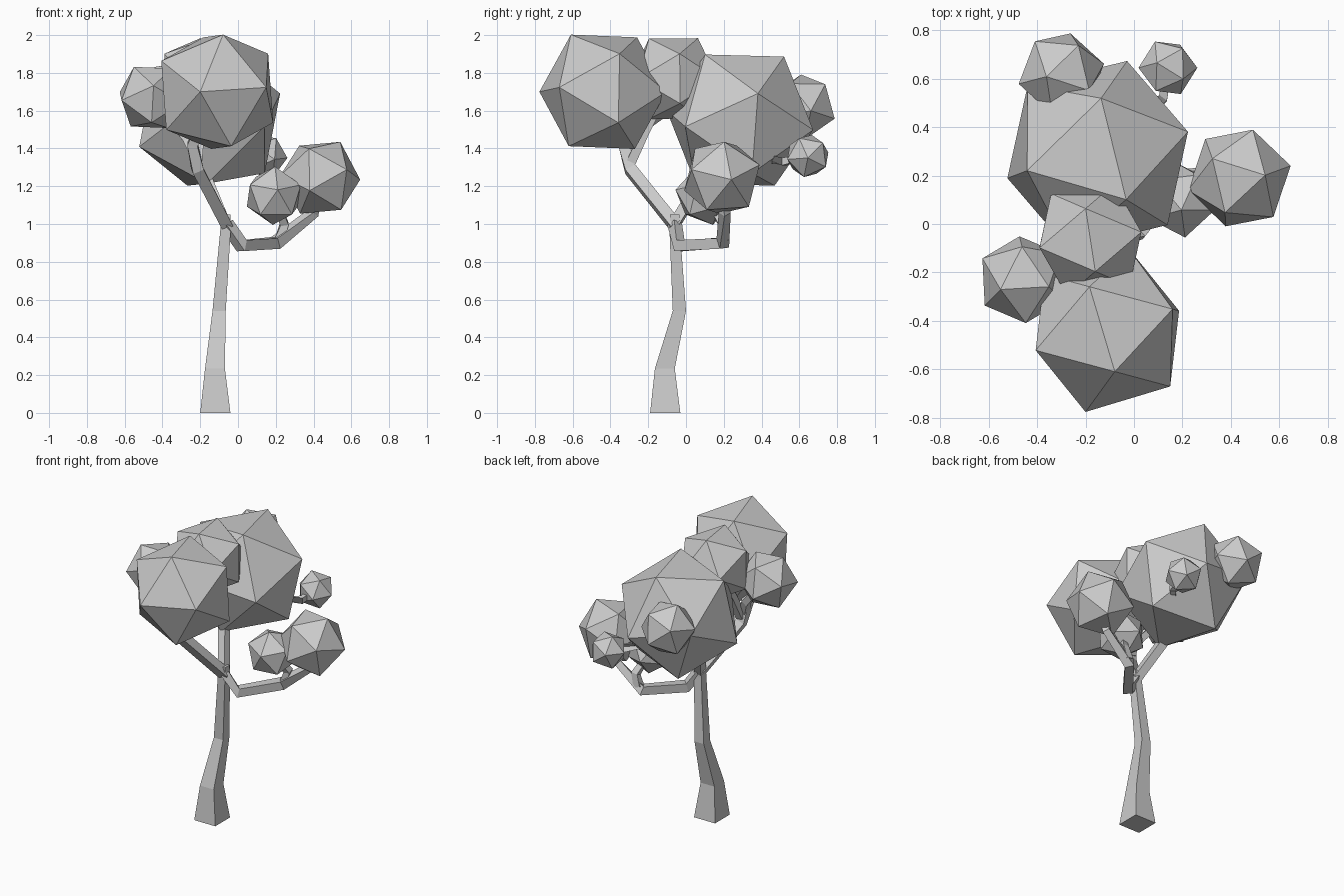
import bpy, bmesh
from mathutils import Vector, Matrix


def tube(name, points, widths):
    """Four-sided tapered limb through the given points."""
    pts = [Vector(p) for p in points]
    bm = bmesh.new()
    rings = []
    for i, p in enumerate(pts):
        t = (pts[min(i + 1, len(pts) - 1)] - pts[max(i - 1, 0)]).normalized()
        if name == "trunk":
            t = Vector((0, 0, 1))
        ref = Vector((0, 1, 0)) if abs(t.y) < 0.75 else Vector((1, 0, 0))
        if name == "right_branch":
            ref = Vector((0.75, -0.65, 0))
        u = (ref - t * ref.dot(t)).normalized()
        v = t.cross(u)
        h = widths[i] / 2
        rings.append([bm.verts.new(p + u * a * h + v * b * h)
                      for a, b in ((1, 1), (-1, 1), (-1, -1), (1, -1))])
    for r, s in zip(rings, rings[1:]):
        for k in range(4):
            j = (k + 1) % 4
            bm.faces.new((r[k], r[j], s[j], s[k]))
    bm.faces.new(rings[0])
    bm.faces.new(rings[-1])
    bmesh.ops.recalc_face_normals(bm, faces=bm.faces)
    mesh = bpy.data.meshes.new(name)
    bm.to_mesh(mesh)
    bm.free()
    bpy.context.collection.objects.link(bpy.data.objects.new(name, mesh))


def leaf_ball(name, centre, radius, corner, neighbour):
    """Icosahedron turned so one corner and its neighbour face the given ways."""
    z = Vector(corner).normalized()
    n = Vector(neighbour)
    x = (n - z * n.dot(z)).normalized()
    rot = Matrix((x, z.cross(x), z)).transposed().to_4x4()
    bpy.ops.mesh.primitive_ico_sphere_add(subdivisions=1, radius=radius)
    ob = bpy.context.object
    ob.name = name
    ob.matrix_world = Matrix.Translation(centre) @ rot


# Trunk
tube("trunk", [(-0.12, -0.11, 0), (-0.122, -0.112, 0.235), (-0.10, -0.035, 0.54),
               (-0.066, -0.06, 0.97), (-0.066, -0.06, 1.05)],
     [0.16, 0.105, 0.07, 0.055, 0.05])

# Branches
tube("front_branch", [(-0.06, -0.055, 0.99), (-0.215, -0.295, 1.29),
                      (-0.24, -0.33, 1.42), (-0.17, -0.40, 1.60)],
     [0.06, 0.06, 0.055, 0.04])
tube("left_twig", [(-0.225, -0.31, 1.36), (-0.27, -0.27, 1.45), (-0.44, -0.23, 1.65)],
     [0.05, 0.045, 0.03])
tube("top_twig", [(-0.215, -0.29, 1.33), (-0.20, -0.22, 1.48), (-0.18, -0.08, 1.74)],
     [0.05, 0.045, 0.03])
tube("back_branch", [(-0.065, -0.06, 1.0), (-0.17, 0.09, 1.25), (-0.17, 0.26, 1.40),
                     (-0.30, 0.60, 1.60)], [0.055, 0.055, 0.05, 0.03])
tube("back_twig", [(-0.15, 0.26, 1.38), (0.12, 0.52, 1.33), (0.14, 0.64, 1.36)],
     [0.05, 0.04, 0.03])
tube("right_branch", [(-0.06, -0.06, 1.0), (0.02, -0.035, 0.885), (0.20, 0.195, 0.90),
                      (0.40, 0.205, 1.06), (0.43, 0.19, 1.2)],
     [0.055, 0.06, 0.06, 0.045, 0.03])
tube("right_twig", [(0.22, 0.20, 0.92), (0.245, 0.195, 1.0), (0.19, 0.11, 1.14)],
     [0.05, 0.045, 0.03])

# Foliage
for name, c, r, v1, v2 in (
    ("front", (-0.11, -0.44, 1.70), 0.348, (-0.09, -0.335, 0), (0.03, -0.17, 0.30)),
    ("back", (-0.15, 0.285, 1.55), 0.41, (0.37, 0.095, 0.14), (0.12, -0.185, 0.35)),
    ("top", (-0.18, -0.065, 1.77), 0.25, (0.02, -0.13, 0.21), (-0.02, 0.13, 0.21)),
    ("left", (-0.46, -0.23, 1.67), 0.19, (-0.09, -0.04, 0.16), (0.05, -0.17, 0)),
    ("back_left", (-0.30, 0.62, 1.62), 0.182, (0.17, 0.04, -0.02), (0.06, 0.13, 0.14)),
    ("back_right", (0.14, 0.645, 1.36), 0.122, (0.12, 0, -0.01), (0.07, -0.04, 0.08)),
    ("right", (0.435, 0.19, 1.245), 0.218, (0.21, 0.05, -0.01), (0.06, 0, 0.2)),
    ("low", (0.19, 0.10, 1.15), 0.16, (0.02, -0.15, 0.03), (0, 0, 0.16)),
):
    leaf_ball(name + "_foliage", c, r, v1, v2)
